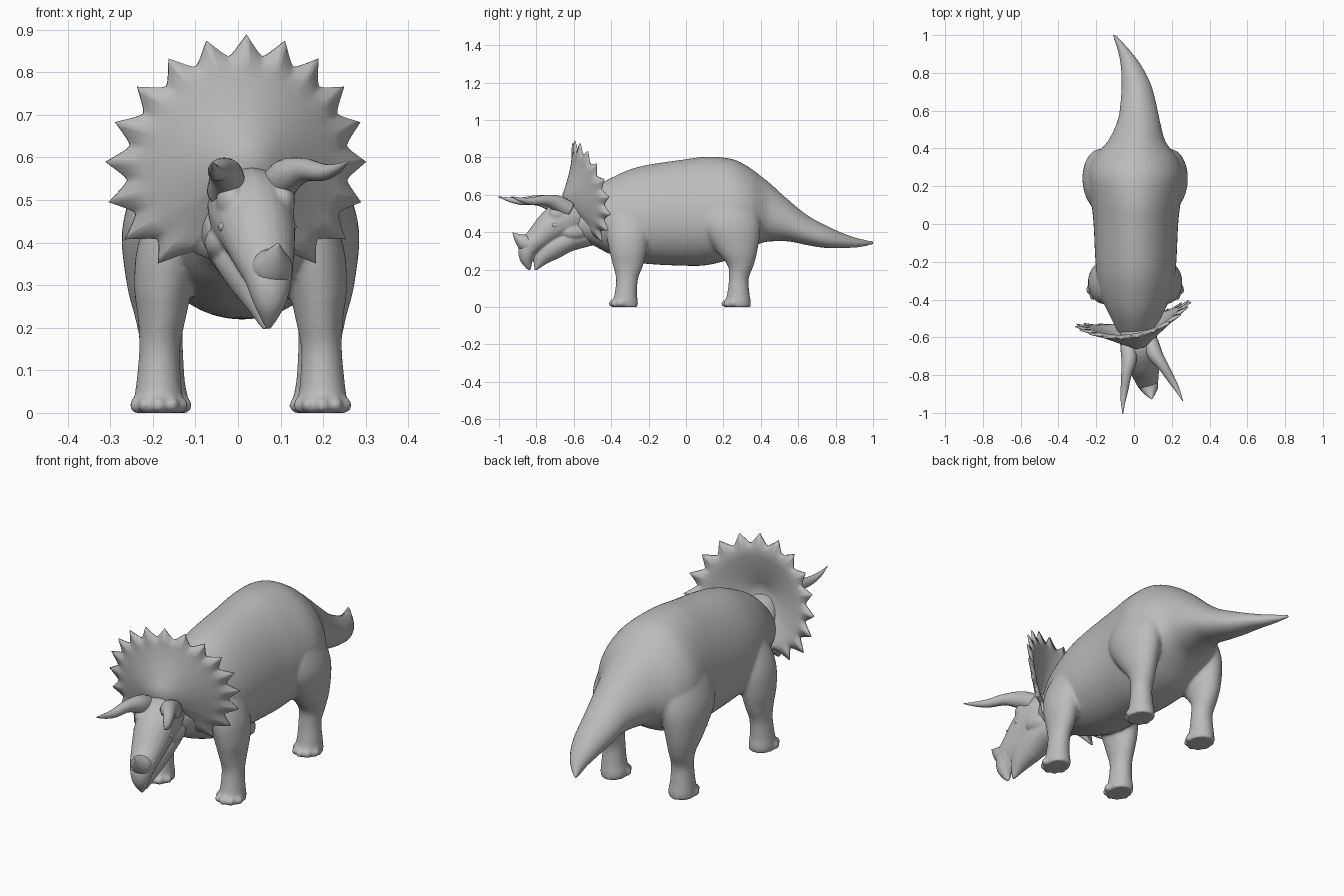
import bpy, bmesh, math
from mathutils import Vector, Matrix

skin = bpy.data.materials.new("grey skin")
skin.diffuse_color = (0.5, 0.5, 0.5, 1)

# head is turned a little to its left
HEAD = Matrix.Translation((0.01, -0.55, 0)) @ Matrix.Rotation(math.radians(12), 4, 'Z')


def resample(keys, steps=5):
    """Smooth curve through a list of tuples."""
    pts = [Vector(k) for k in keys]
    out = []
    for i in range(len(pts) - 1):
        p0, p1, p2, p3 = pts[max(i - 1, 0)], pts[i], pts[i + 1], pts[min(i + 2, len(pts) - 1)]
        for s in range(steps):
            t = s / steps
            out.append(0.5 * (2 * p1 + (p2 - p0) * t + (2 * p0 - 5 * p1 + 4 * p2 - p3) * t * t
                              + (3 * p1 - p0 - 3 * p2 + p3) * t ** 3))
    return out + [pts[-1]]


def loft(bm, sections, n=28, egg=0.0):
    """Skin rings given as (centre, side axis, up axis)."""
    rings = []
    for c, a, b in sections:
        ring = []
        for i in range(n):
            t = 2 * math.pi * i / n
            ring.append(bm.verts.new(c + a * math.cos(t) * (1 - egg * math.sin(t)) + b * math.sin(t)))
        rings.append(ring)
    for r, q in zip(rings, rings[1:]):
        for i in range(n):
            j = (i + 1) % n
            bm.faces.new((r[i], r[j], q[j], q[i]))
    bm.faces.new(rings[0][::-1])
    bm.faces.new(rings[-1])


def path_loft(bm, keys, n=20):
    """Tube in the head frame: side, back, height, half width, half height."""
    k = resample(keys)
    secs = []
    for i, p in enumerate(k):
        t = (Vector(k[min(i + 1, len(k) - 1)][:3]) - Vector(k[max(i - 1, 0)][:3])).normalized()
        side = Vector((1, 0, 0))
        side = (side - t * side.dot(t)).normalized()
        secs.append((Vector(p[:3]), side * max(p[3], 0.002), side.cross(t) * max(p[4], 0.002)))
    loft(bm, secs, n)


def ball(bm, pos, scale):
    m = Matrix.Translation(pos) @ Matrix.Diagonal((*scale, 1))
    bmesh.ops.create_uvsphere(bm, u_segments=16, v_segments=10, radius=1, matrix=m)


def finish(name, bm, matrix=None, voxel=None, smooth=6):
    if matrix:
        bm.transform(matrix)
    bmesh.ops.recalc_face_normals(bm, faces=bm.faces)
    me = bpy.data.meshes.new(name)
    bm.to_mesh(me)
    bm.free()
    ob = bpy.data.objects.new(name, me)
    bpy.context.collection.objects.link(ob)
    me.materials.append(skin)
    me.polygons.foreach_set("use_smooth", [True] * len(me.polygons))
    if voxel:
        r = ob.modifiers.new("blend", 'REMESH')
        r.mode, r.voxel_size, r.use_smooth_shade = 'VOXEL', voxel, True
        s = ob.modifiers.new("soften", 'SMOOTH')
        s.factor, s.iterations = 0.5, smooth
    return ob


# torso and tail: y, centre x, top z, bottom z, half width
bm = bmesh.new()
torso = [(-0.60, 0.01, 0.54, 0.36, 0.08), (-0.50, 0.01, 0.63, 0.33, 0.13),
         (-0.40, 0.01, 0.69, 0.28, 0.175), (-0.25, 0.01, 0.75, 0.235, 0.208),
         (0.0, 0.01, 0.79, 0.22, 0.222), (0.12, 0.01, 0.803, 0.225, 0.235),
         (0.25, 0.008, 0.79, 0.26, 0.25), (0.34, 0.008, 0.745, 0.31, 0.225),
         (0.40, 0.01, 0.70, 0.34, 0.18),
         (0.45, 0.015, 0.66, 0.35, 0.145), (0.55, 0.025, 0.57, 0.35, 0.11),
         (0.65, 0.022, 0.49, 0.33, 0.092), (0.75, 0.01, 0.435, 0.315, 0.075),
         (0.85, -0.02, 0.39, 0.315, 0.052), (0.93, -0.06, 0.365, 0.32, 0.03),
         (1.005, -0.108, 0.352, 0.335, 0.008)]
loft(bm, [(Vector((p[1], p[0], (p[2] + p[3]) / 2)), Vector((p[4], 0, 0)),
           Vector((0, 0, (p[2] - p[3]) / 2))) for p in resample(torso)], 48, 0.14)

# legs: z, x, y, half width, half depth
hind = [(0, 0.183, 0.278, 0.060, 0.068), (0.03, 0.183, 0.278, 0.061, 0.068),
        (0.07, 0.185, 0.28, 0.055, 0.06), (0.15, 0.185, 0.282, 0.05, 0.053),
        (0.22, 0.19, 0.292, 0.057, 0.069), (0.30, 0.192, 0.272, 0.075, 0.11),
        (0.42, 0.182, 0.238, 0.097, 0.16), (0.52, 0.155, 0.225, 0.1, 0.16),
        (0.62, 0.115, 0.22, 0.09, 0.12), (0.70, 0.07, 0.22, 0.05, 0.07)]
fore = [(0, 0.192, -0.325, 0.057, 0.068), (0.03, 0.192, -0.325, 0.058, 0.068),
        (0.07, 0.192, -0.322, 0.053, 0.06), (0.15, 0.19, -0.315, 0.048, 0.059),
        (0.22, 0.185, -0.31, 0.056, 0.08), (0.30, 0.18, -0.31, 0.07, 0.1),
        (0.40, 0.16, -0.31, 0.08, 0.115), (0.50, 0.125, -0.31, 0.07, 0.1),
        (0.58, 0.09, -0.30, 0.04, 0.06)]
for leg in (hind, fore):
    for s in (-1, 1):
        loft(bm, [(Vector((s * p[1] + 0.006, p[2], p[0])), Vector((p[3], 0, 0)), Vector((0, p[4], 0)))
                  for p in resample(leg)])
        # toes
        for k in range(5):
            a = math.radians(-160 + 35 * k)
            ball(bm, (s * leg[0][1] + 0.006 + 0.056 * math.cos(a), leg[0][2] + 0.07 * math.sin(a), 0.018),
                 (0.017, 0.021, 0.019))
finish("body_tail_and_legs", bm, voxel=0.008, smooth=6)

# skull with hooked beak, lower jaw, cheeks and brows
bm = bmesh.new()
path_loft(bm, [(0, 0.0, 0.49, 0.085, 0.08), (0, -0.09, 0.472, 0.098, 0.106),
               (0, -0.17, 0.43, 0.09, 0.09), (0, -0.24, 0.372, 0.074, 0.068),
               (0, -0.295, 0.32, 0.057, 0.055), (0, -0.31, 0.26, 0.04, 0.038),
               (0, -0.292, 0.197, 0.006, 0.008)])
path_loft(bm, [(0, 0.05, 0.40, 0.08, 0.07), (0, -0.08, 0.36, 0.082, 0.065),
               (0, -0.17, 0.315, 0.066, 0.066), (0, -0.225, 0.262, 0.043, 0.044),
               (0, -0.262, 0.195, 0.006, 0.006)])
for s in (-1, 1):
    ball(bm, (s * 0.06, -0.15, 0.498), (0.034, 0.05, 0.045))
    ball(bm, (s * 0.065, -0.06, 0.40), (0.036, 0.07, 0.04))
finish("head_and_jaw", bm, HEAD, voxel=0.006, smooth=6)

# eyes
bm = bmesh.new()
for s in (-1, 1):
    ball(bm, (s * 0.084, -0.17, 0.437), (0.009, 0.018, 0.012))
finish("eyes", bm, HEAD)

# brow horns and nose horn
bm = bmesh.new()
for s in (-1, 1):
    path_loft(bm, [(s * 0.058, -0.09, 0.52, 0.045, 0.045), (s * 0.071, -0.16, 0.555, 0.04, 0.042),
                   (s * 0.10, -0.23, 0.570, 0.028, 0.028), (s * 0.128, -0.31, 0.565, 0.02, 0.02),
                   (s * 0.148, -0.37, 0.573, 0.012, 0.012), (s * 0.162, -0.43, 0.59, 0.002, 0.002)])
path_loft(bm, [(0.004, -0.27, 0.315, 0.052, 0.052), (0.004, -0.322, 0.345, 0.048, 0.045),
               (0.004, -0.354, 0.367, 0.029, 0.026), (0.004, -0.386, 0.398, 0.002, 0.002)])
finish("horns", bm, HEAD)

# neck frill: shallow cone with a toothed rim, thinner towards the tips
bm = bmesh.new()
PER, RINGS, N = 10, 9, 206


def frill_vert(i, j, half):
    f = j / RINGS
    steps = i if i <= N // 2 else i - N
    a = math.pi / 2 + 2 * math.pi * steps / N
    k = round(steps / PER)
    d = abs(steps / PER - k) * 2
    toothed = abs(k) <= 8
    rad = 0.265 - 0.02 * max(0, abs(steps / PER) - 7) if toothed else 0.225
    tooth = 0.048 * max(0, 1 - d) ** 1.4 if toothed else 0
    r = rad * f + (tooth if j == RINGS else 0)
    u, z = r * math.cos(a), r * math.sin(a)
    v = 0.07 * (u / 0.3) ** 2 - 0.15 * z - 0.11 * (1 - f) ** 1.4
    return (u, v + half * (0.004 if j == RINGS else 0.013), z + 0.575)


sides = []
for half in (-1, 1):
    rows = [[bm.verts.new(frill_vert(i, j, half)) for i in range(N)] for j in range(1, RINGS + 1)]
    bm.faces.new(rows[0])
    sides.append(rows)
for rows in sides + [[sides[0][-1], sides[1][-1]]]:
    for r, q in zip(rows, rows[1:]):
        for i in range(N):
            j = (i + 1) % N
            bm.faces.new((r[i], r[j], q[j], q[i]))
finish("neck_frill", bm, HEAD)
